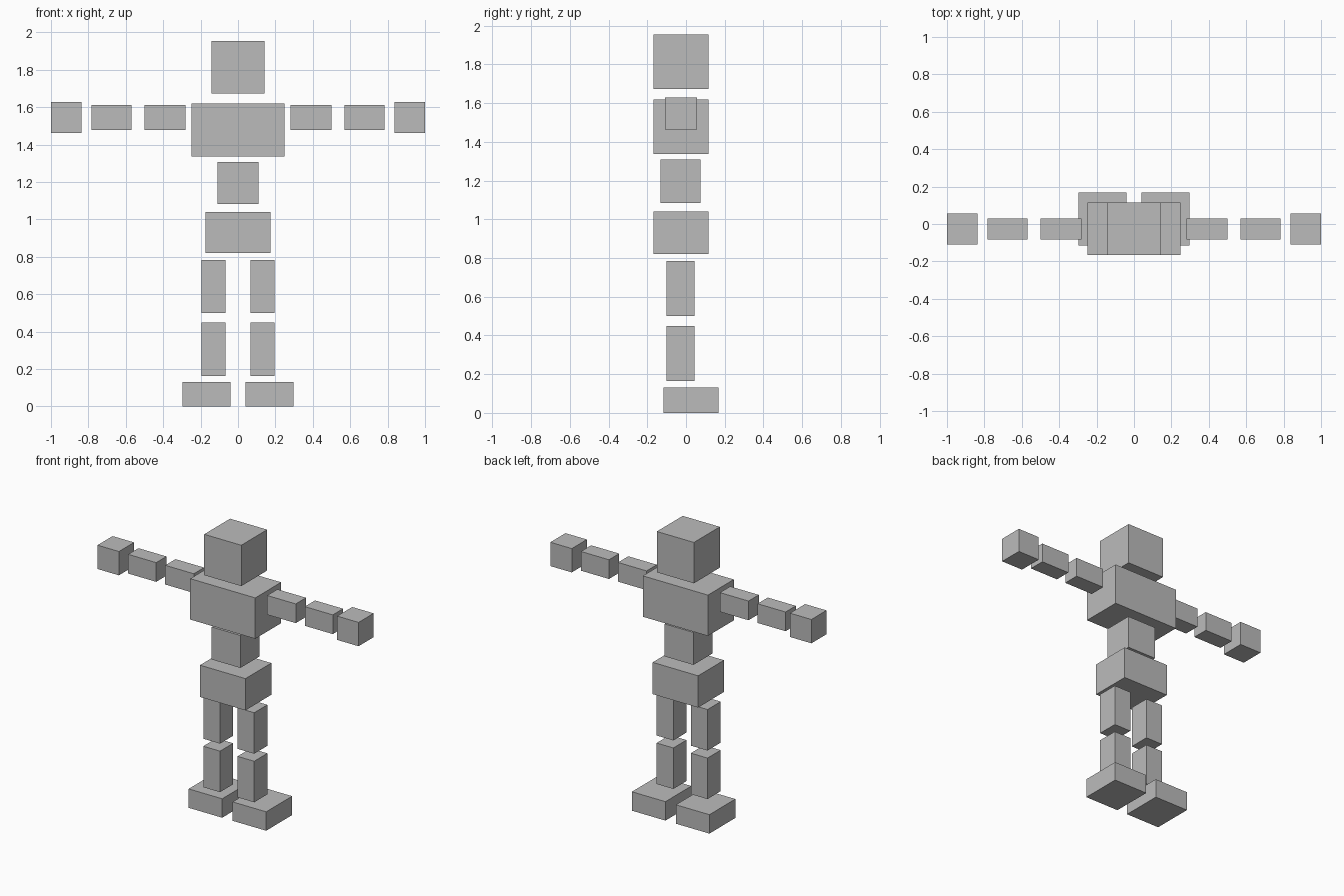
import bpy
import bmesh

if "Cube" in bpy.data.objects:
    bpy.data.objects.remove(bpy.data.objects["Cube"])

grey = bpy.data.materials.new("plain grey")
grey.diffuse_color = (0.5, 0.5, 0.5, 1)
grey.use_nodes = True
grey.node_tree.nodes["Principled BSDF"].inputs["Base Color"].default_value = grey.diffuse_color


def block(name, x, y, z):
    """Box spanning the given (min, max) ranges."""
    bm = bmesh.new()
    bmesh.ops.create_cube(bm, size=1)
    for v in bm.verts:
        for i, (lo, hi) in enumerate((x, y, z)):
            v.co[i] = lo if v.co[i] < 0 else hi
    centre = [(lo + hi) / 2 for lo, hi in (x, y, z)]
    bmesh.ops.translate(bm, verts=bm.verts, vec=[-c for c in centre])
    bm.normal_update()
    mesh = bpy.data.meshes.new(name)
    bm.to_mesh(mesh)
    bm.free()
    mesh.materials.append(grey)
    obj = bpy.data.objects.new(name, mesh)
    obj.location = centre
    bpy.context.collection.objects.link(obj)


# Central stack: name, half width, depth range, height range
BODY = (-0.167, 0.116)
for name, half, y, z in (
    ("head", 0.142, BODY, (1.672, 1.955)),
    ("chest", 0.249, BODY, (1.336, 1.619)),
    ("waist", 0.110, (-0.131, 0.076), (1.083, 1.308)),
    ("hips", 0.174, BODY, (0.820, 1.040)),
):
    block(name, (-half, half), y, z)

# Arms and legs, repeated on both sides
ARM_Y, ARM_Z = (-0.082, 0.030), (1.479, 1.612)
LEG_X, LEG_Y = (0.067, 0.195), (-0.101, 0.043)
for name, x, y, z in (
    ("upper_arm", (0.281, 0.500), ARM_Y, ARM_Z),
    ("forearm", (0.569, 0.784), ARM_Y, ARM_Z),
    ("hand", (0.836, 1.000), (-0.109, 0.056), (1.463, 1.628)),
    ("thigh", LEG_X, LEG_Y, (0.500, 0.784)),
    ("shin", LEG_X, LEG_Y, (0.164, 0.448)),
    ("foot", (0.040, 0.297), (-0.116, 0.168), (0.0, 0.131)),
):
    block("left_" + name, x, y, z)
    block("right_" + name, (-x[1], -x[0]), y, z)
